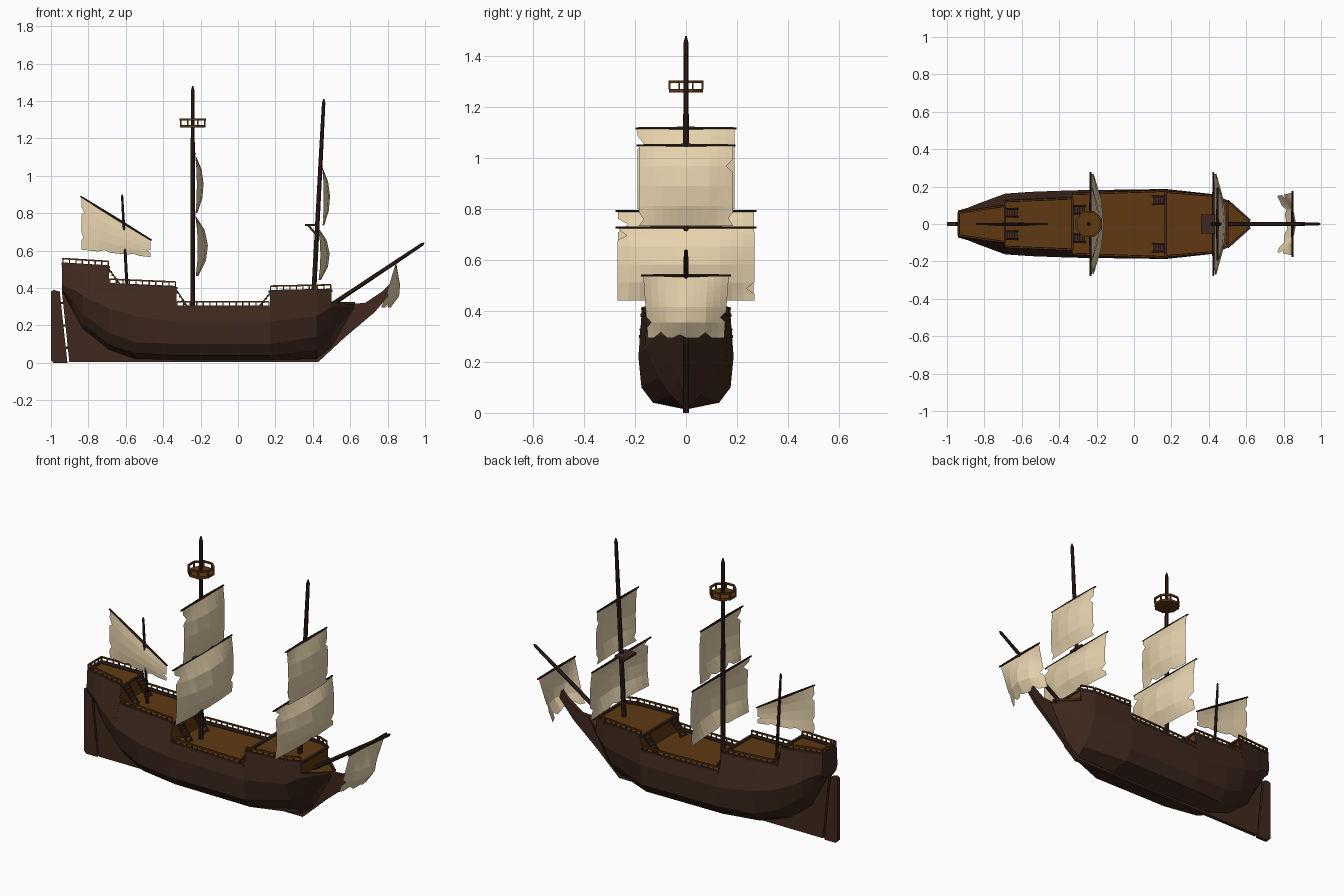
import bpy, bmesh, math
from mathutils import Vector, Matrix

if "Cube" in bpy.data.objects:
    bpy.data.objects.remove(bpy.data.objects["Cube"])


def material(name, rgb):
    m = bpy.data.materials.new(name)
    m.diffuse_color = (*rgb, 1)
    m.use_nodes = True
    m.node_tree.nodes["Principled BSDF"].inputs["Base Color"].default_value = m.diffuse_color
    return m


HULL = material("dark_wood", (.050, .022, .013))
DECK = material("deck_wood", (.115, .040, .006))
MAST = material("mast_wood", (.030, .014, .010))
SAIL = material("canvas", (.80, .65, .42))


def finish(bm, name, mat, normals=True):
    if normals:
        bmesh.ops.recalc_face_normals(bm, faces=bm.faces)
    me = bpy.data.meshes.new(name)
    bm.to_mesh(me)
    bm.free()
    me.materials.append(mat)
    ob = bpy.data.objects.new(name, me)
    bpy.context.collection.objects.link(ob)
    return ob


def beam(bm, p, q, r1, r2=None, n=4):
    p, q = Vector(p), Vector(q)
    d = q - p
    rot = d.to_track_quat('Z', 'Y').to_matrix().to_4x4()
    mat = Matrix.Translation((p + q) / 2) @ rot @ Matrix.Rotation(math.pi / n, 4, 'Z')
    bmesh.ops.create_cone(bm, cap_ends=True, segments=n, radius1=r1,
                          radius2=r1 if r2 is None else r2, depth=d.length, matrix=mat)


def box(bm, c, s):
    bmesh.ops.create_cube(bm, size=1, matrix=Matrix.Translation(c) @ Matrix.Diagonal((*s, 1)))


def plate(name, pts, half, mat):
    bm = bmesh.new()
    f = bm.faces.new([bm.verts.new((x, -half, z)) for x, z in pts])
    g = bmesh.ops.extrude_face_region(bm, geom=[f])
    bmesh.ops.translate(bm, vec=(0, 2 * half, 0),
                        verts=[v for v in g["geom"] if isinstance(v, bmesh.types.BMVert)])
    return finish(bm, name, mat)


def lerp(table, t):
    k = t * (len(table) - 1)
    i = min(int(k), len(table) - 2)
    return table[i] + (table[i + 1] - table[i]) * (k - i)


# Hull stations: x, keel z, then (y, z) of bilge, wale and widest point
STATIONS = [
    (-.94, .385, .03, .387, .06, .39, .072, .42),
    (-.885, .28, .03, .30, .055, .335, .088, .39),
    (-.83, .18, .045, .21, .08, .26, .11, .355),
    (-.69, .07, .075, .10, .125, .16, .162, .29),
    (-.55, .02, .10, .05, .15, .11, .172, .25),
    (-.33, .015, .125, .04, .17, .10, .18, .22),
    (.17, .015, .13, .04, .175, .10, .187, .22),
    (.42, .02, .06, .07, .11, .14, .16, .25),
    (.50, .08, .03, .14, .08, .22, .127, .30),
    (.62, .285, .012, .295, .015, .305, .018, .312),
]
# Top edge runs: start (x, y, z) and end (x, y, z)
RUNS = [
    ((-.94, .065, .53), (-.69, .10, .515)),
    ((-.69, .125, .42), (-.33, .14, .405)),
    ((-.33, .163, .30), (.17, .181, .30)),
    ((.17, .175, .383), (.42, .155, .388)),
    ((.42, .155, .388), (.50, .125, .39)),
    ((.50, .125, .32), (.62, .018, .318)),
]
DROP = .015

# Hull shell and decks
hull, deck = bmesh.new(), bmesh.new()
for a, b in RUNS:
    prev = None
    for s in STATIONS:
        if not a[0] - 1e-4 <= s[0] <= b[0] + 1e-4:
            continue
        t = (s[0] - a[0]) / (b[0] - a[0])
        top = Vector(a).lerp(Vector(b), t)
        half = [(.008, s[1]), (s[2], s[3]), (s[4], s[5]), (s[6], s[7]), (top.y, top.z)]
        ring = [(s[0], -y, z) for y, z in reversed(half)] + [(s[0], y, z) for y, z in half]
        if prev:
            for i in range(9):
                hull.faces.new([hull.verts.new(p) for p in
                                (prev[i], prev[i + 1], ring[i + 1], ring[i])])
            deck.faces.new([deck.verts.new((x, y, z - DROP)) for x, y, z in
                            (prev[0], ring[0], ring[9], prev[9])])
        elif s is STATIONS[0]:
            hull.faces.new([hull.verts.new(p) for p in ring])
        prev = ring
bmesh.ops.remove_doubles(hull, verts=hull.verts, dist=1e-4)
finish(hull, "hull", HULL)
# Bulkheads at each change of deck level
for (_, a), (b, _) in zip(RUNS, RUNS[1:]):
    hi, lo = (a, b) if a[2] > b[2] else (b, a)
    if hi[2] - lo[2] > .01:
        deck.faces.new([deck.verts.new(p) for p in (
            (hi[0], -hi[1], hi[2]), (hi[0], hi[1], hi[2]),
            (lo[0], lo[1], lo[2] - DROP), (lo[0], -lo[1], lo[2] - DROP))])
finish(deck, "decks", DECK)

# Keel with stem and beak, rudder and its hinges
plate("keel_and_beak", [(-.902, .005), (.43, .005), (.57, .135), (.73, .27), (.82, .375),
      (.81, .42), (.77, .38), (.68, .32), (.60, .315), (.40, .10), (-.60, .10),
      (-.85, .37), (-.942, .385)], .011, HULL)
plate("rudder", [(-1, .015), (-.985, 0), (-.912, 0), (-.953, .38), (-.985, .39), (-1, .38)],
      .011, HULL)
bm = bmesh.new()
for z in (.08, .2, .32):
    box(bm, (-.912 - z * .1, 0, z), (.03, .016, .012))
finish(bm, "rudder_hinges", MAST)

# Railings along every raised edge
bm, rim = bmesh.new(), bmesh.new()


def railing(p, q, h=.027):
    p, q, up = Vector(p), Vector(q), Vector((0, 0, h))
    n = max(2, round((q - p).length / .034))
    for i in range(n + 1):
        c = p.lerp(q, i / n)
        beam(bm, c, c + up, .0045)
    beam(bm, p + up, q + up, .006)
    beam(rim, p, q, .009)


for side in (-1, 1):
    for a, b in RUNS[:5]:
        railing((a[0] + .004, side * (a[1] - .003), a[2]), (b[0] - .004, side * (b[1] - .003), b[2]))
    a, b = RUNS[5]
    beam(rim, (a[0], side * a[1], a[2]), (b[0], side * b[1], b[2]), .009)
railing((-.936, -.062, .53), (-.936, .062, .53))
for x, y, z in ((-.69, .10, .51), (-.33, .14, .40), (.17, .175, .38), (.5, .125, .385)):
    beam(rim, (x, -y, z), (x, y, z), .009)
finish(bm, "railings", DECK)
finish(rim, "gunwales", HULL)

# Stairs between decks: top edge x, direction, y, low z, high z
bm = bmesh.new()
for x, d, y, z0, z1 in ((.17, -1, .127, .285, .37), (-.33, 1, .075, .285, .39),
                        (-.69, 1, .06, .405, .50)):
    for side in (-1, 1):
        for i in range(5):
            box(bm, (x + d * (.008 + .013 * i), side * y, z1 - (z1 - z0) * (i + .7) / 5),
                (.014, .044, .008))
        for e in (-.022, .022):
            beam(bm, (x, side * y + e, z1), (x + d * .07, side * y + e, z0), .005)
finish(bm, "stairs", HULL)

# Masts and bowsprit, each in tapering lengths with a pointed tip
for name, p, q, r in (("main_mast", (-.242, 0, .28), (-.242, 0, 1.48), .014),
                      ("fore_mast", (.405, 0, .37), (.459, 0, 1.41), .014),
                      ("mizzen_mast", (-.593, 0, .40), (-.62, 0, .90), .009),
                      ("bowsprit", (.47, 0, .29), (.995, 0, .64), .013)):
    bm = bmesh.new()
    p, q = Vector(p), Vector(q)
    tip, mid = p.lerp(q, .98), p.lerp(q, .72)
    beam(bm, p, mid, r, r * .85, 8)
    beam(bm, mid, tip, r * .85, r * .7, 8)
    beam(bm, tip, q, r * .7, r * .25, 8)
    finish(bm, name, MAST)

# Crow's nest: octagonal floor with rail
bm = bmesh.new()
beam(bm, (-.242, 0, 1.258), (-.242, 0, 1.272), .073, n=8)
ring = [Vector((-.242 + .070 * math.cos(a), .070 * math.sin(a), 1.27))
        for a in (math.pi / 8 + i * math.pi / 4 for i in range(8))]
up = Vector((0, 0, .03))
for i, p in enumerate(ring):
    beam(bm, p, p + up, .005)
    beam(bm, p + up, ring[(i + 1) % 8] + up, .007)
finish(bm, "lookout_platform", DECK)
bm = bmesh.new()
box(bm, (.395, 0, .737), (.075, .10, .012))
beam(bm, (.375, 0, .735), (.415, 0, .69), .008)
finish(bm, "fore_mast_step", HULL)


# Sails: coarse bellied panels with torn notches in the edges
def sail(name, corners, belly, vcurve, ucurve, push, tears, n=12):
    tl, tr, bl, br = map(Vector, corners)
    bm = bmesh.new()
    grid = []
    for j in range(n + 1):
        for i in range(n + 1):
            u, v = tears.get((i, j), (i, j))
            u, v = u / n, v / n
            p = tl.lerp(tr, u).lerp(bl.lerp(br, u), v)
            p += Vector(push) * belly * lerp(vcurve, v) * lerp(ucurve, u)
            grid.append(bm.verts.new(p))
    w = n + 1
    for j in range(n):
        for i in range(n):
            k = j * w + i
            bm.faces.new((grid[k], grid[k + 1], grid[k + w + 1], grid[k + w]))
    finish(bm, name, SAIL, False)


def yard(name, p, q, r=.0075):
    bm = bmesh.new()
    p, q = Vector(p), Vector(q)
    c = (p + q) / 2
    beam(bm, c, p, r, r * .6, 6)
    beam(bm, c, q, r, r * .6, 6)
    finish(bm, name, MAST)


VC, UC = [0, .75, 1, .85, .25], [.2, .8, 1, .8, .2]
TEARS = [{(0, 2): (.8, 2.2), (3, 12): (3, 11.2), (8, 12): (8.2, 11.5)},
         {(0, 2): (.9, 1.8), (12, 9): (11.2, 9), (5, 12): (5, 11.4)},
         {(12, 3): (11.1, 3), (0, 11): (.6, 11), (12, 11): (11.4, 10.8)},
         {(0, 1): (.8, 1.2), (12, 10): (11.3, 10), (7, 12): (7, 11.5)}]
SQUARE = [("main_top", -.229, 1.115, .80, .19, .19, .045),
          ("main_lower", -.229, .79, .465, .268, .265, .068),
          ("fore_top", .450, 1.048, .735, .185, .185, .042),
          ("fore_lower", .428, .725, .442, .268, .27, .062)]
for (name, x, z1, z0, w1, w0, belly), tears in zip(SQUARE, TEARS):
    sail(name + "_sail", [(x, -w1, z1), (x, w1, z1), (x, -w0, z0), (x, w0, z0)],
         belly, VC, UC, (1, 0, 0), tears)
    yard(name + "_yard", (x - .004, -w1 - .009, z1 + .003), (x - .004, w1 + .009, z1 + .003))

# Bow sail hung under the bowsprit
sail("bow_sail", [(.845, -.168, .538), (.845, .168, .538), (.76, -.15, .295), (.76, .15, .295)],
     .08, [0, .4, .8, 1, .7], [.1, .75, 1, .75, .1], (1, 0, 0),
     {(2, 12): (2, 10.8), (5, 12): (5, 11.4), (9, 12): (9, 11), (0, 9): (.7, 9), (12, 8): (11.2, 8)})
yard("bow_yard", (.847, -.177, .54), (.847, .177, .54))

# Slanted mizzen sail
sail("mizzen_sail", [(-.838, 0, .885), (-.467, 0, .655), (-.838, 0, .605), (-.467, 0, .565)],
     .012, VC, UC, (0, -1, 0),
     {(0, 3): (.5, 3.2), (0, 9): (.4, 9), (4, 12): (4, 11.4), (9, 12): (9, 11.3), (12, 8): (11.3, 8)})
yard("mizzen_yard", (-.842, 0, .89), (-.462, 0, .655))
